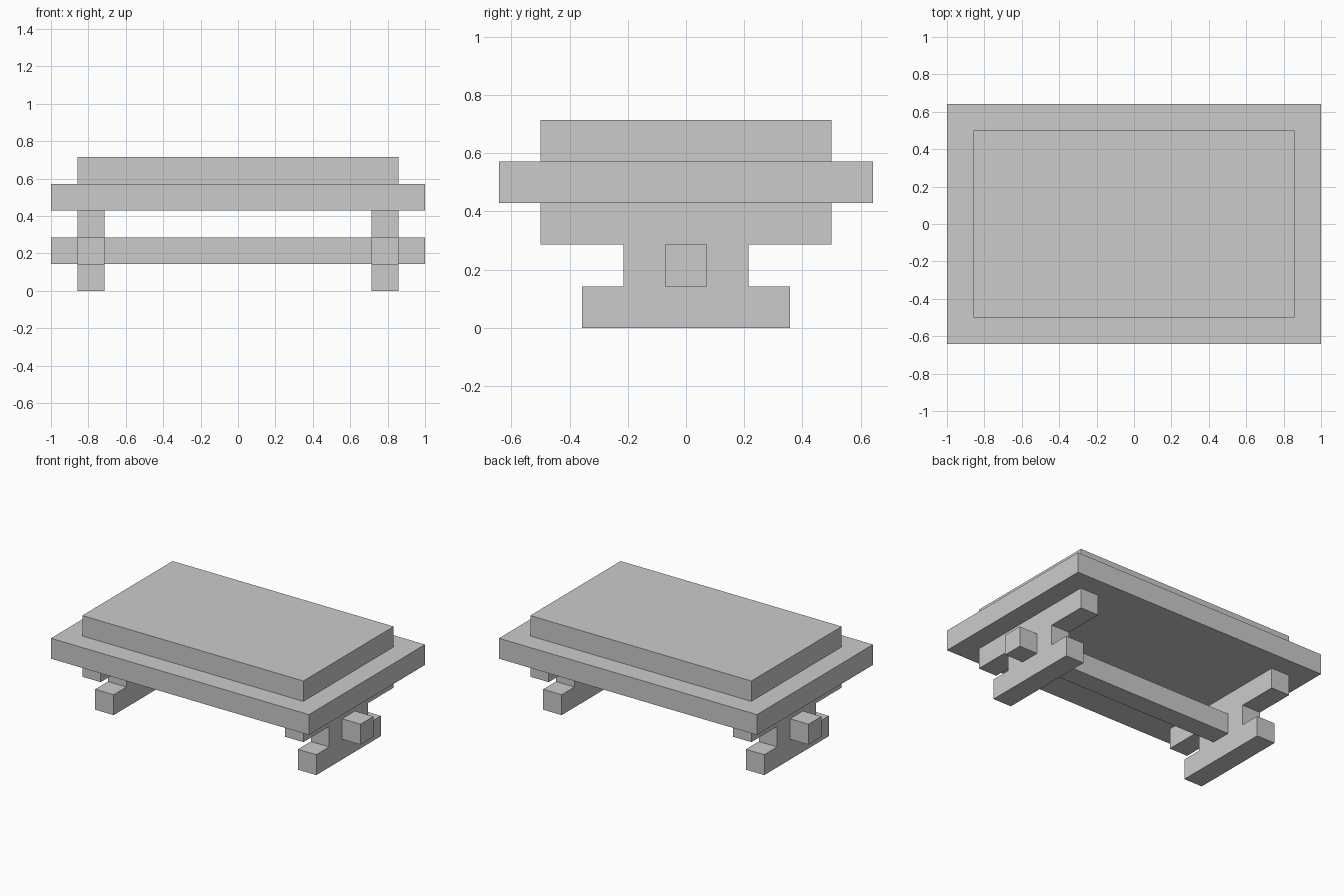
import bpy, bmesh

if "Cube" in bpy.data.objects:
    bpy.data.objects.remove(bpy.data.objects["Cube"])

U = 1 / 7  # board thickness

grey = bpy.data.materials.new("plain_grey")
grey.diffuse_color = (0.6, 0.6, 0.6, 1)
grey.use_nodes = True
grey.node_tree.nodes["Principled BSDF"].inputs["Base Color"].default_value = grey.diffuse_color


def add_object(name, bm):
    bmesh.ops.recalc_face_normals(bm, faces=bm.faces)
    mesh = bpy.data.meshes.new(name)
    bm.to_mesh(mesh)
    bm.free()
    mesh.materials.append(grey)
    obj = bpy.data.objects.new(name, mesh)
    bpy.context.collection.objects.link(obj)
    return obj


def box(name, half_x, half_y, z0, z1):
    bm = bmesh.new()
    bmesh.ops.create_cube(bm, size=1)
    for v in bm.verts:
        v.co.x *= 2 * half_x
        v.co.y *= 2 * half_y
        v.co.z = z0 if v.co.z < 0 else z1
    return add_object(name, bm)


def trestle(name, x0, x1):
    # I-shaped profile: foot, post and top bearer, extruded along x
    half = [(2.5, 0), (2.5, 1), (1.5, 1), (1.5, 2), (3.5, 2), (3.5, 3)]
    outline = half + [(-y, z) for y, z in reversed(half)]
    bm = bmesh.new()
    face = bm.faces.new([bm.verts.new((x0, y * U, z * U)) for y, z in outline])
    ext = bmesh.ops.extrude_face_region(bm, geom=[face])
    for v in ext["geom"]:
        if isinstance(v, bmesh.types.BMVert):
            v.co.x = x1
    return add_object(name, bm)


# Table top and the raised slab on it
box("table_top", 1, 4.5 * U, 3 * U, 4 * U)
box("raised_slab", 6 * U, 3.5 * U, 4 * U, 5 * U)

# End supports
trestle("left_trestle", -6 * U, -5 * U)
trestle("right_trestle", 5 * U, 6 * U)

# Stretcher passing through both supports
box("stretcher", 1, 0.5 * U, U, 2 * U)
